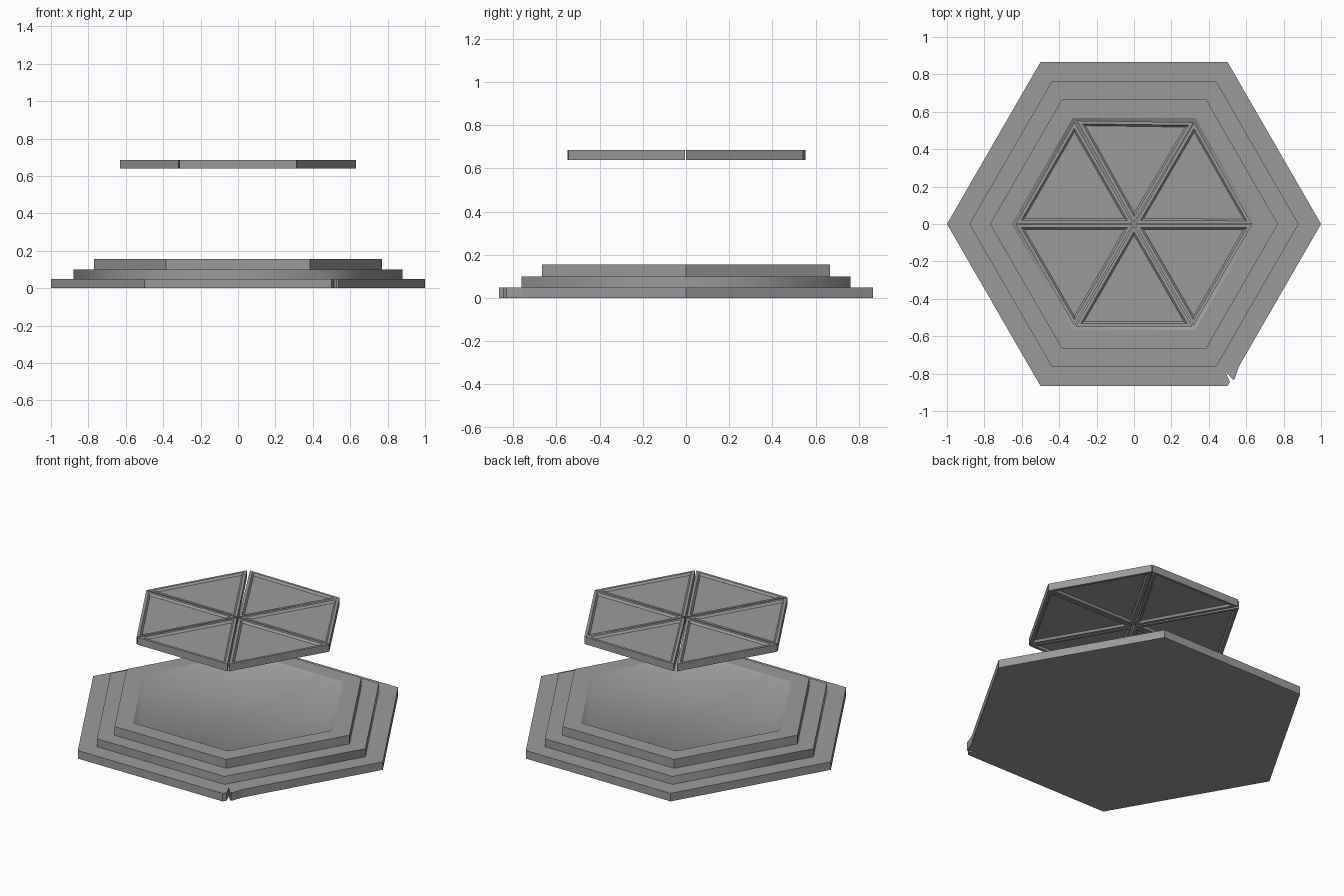
import bpy, bmesh
from math import cos, sin, pi, radians, sqrt
from mathutils import Matrix

if "Cube" in bpy.data.objects:
    bpy.data.objects.remove(bpy.data.objects["Cube"])

# Dark grey stone
stone = bpy.data.materials.new("dark_stone")
stone.diffuse_color = (0.33, 0.33, 0.33, 1)
stone.use_nodes = True
stone.node_tree.nodes["Principled BSDF"].inputs["Base Color"].default_value = stone.diffuse_color


def loft(name, sections, top_tip=None, soft_from=None):
    """Join (outline, z) sections; cap the ends flat, or fan the top to a centre point.
    Bands from index soft_from on are shaded smooth."""
    bm = bmesh.new()
    rings = [[bm.verts.new((x, y, z)) for x, y in pts] for pts, z in sections]
    n = len(rings[0])
    for k, (a, b) in enumerate(zip(rings, rings[1:])):
        for i in range(n):
            j = (i + 1) % n
            f = bm.faces.new((a[i], a[j], b[j], b[i]))
            f.smooth = soft_from is not None and k >= soft_from
    bm.faces.new(rings[0])
    if top_tip is None:
        bm.faces.new(rings[-1])
    else:
        # Creased fan
        c = bm.verts.new((0, 0, top_tip))
        for i in range(n):
            f = bm.faces.new((rings[-1][i], rings[-1][(i + 1) % n], c))
            f.smooth = True
        for e in c.link_edges:
            e.smooth = False
    bmesh.ops.recalc_face_normals(bm, faces=bm.faces[:])
    mesh = bpy.data.meshes.new(name)
    bm.to_mesh(mesh)
    bm.free()
    mesh.materials.append(stone)
    obj = bpy.data.objects.new(name, mesh)
    bpy.context.collection.objects.link(obj)
    return obj


def hexagon(r):
    return [(r * cos(i * pi / 3), r * sin(i * pi / 3)) for i in range(6)]


# Bottom step, with a cracked front right corner
outline = hexagon(1.0)[:5] + [(0.5, -0.866), (0.513, -0.845), (0.487, -0.785),
                              (0.527, -0.832), (0.537, -0.83), (0.562, -0.76)]
loft("bottom_step", [(outline, 0), (outline, 0.05)])

# Middle step
loft("middle_step", [(hexagon(0.88), 0.05), (hexagon(0.88), 0.10)], soft_from=0)

# Top step with a shallow faceted basin
loft("top_step", [(hexagon(0.77), 0.10), (hexagon(0.77), 0.155),
                  (hexagon(0.655), 0.155), (hexagon(0.62), 0.133)],
     top_tip=0.122, soft_from=2)


def wedge(inset):
    """Triangle pointing at the centre, inset evenly from one sixth of a hexagon."""
    r0, r1 = 2 * inset, 0.552 - inset
    h = (r1 - r0) / sqrt(3)
    return [(r0, 0), (r1, -h), (r1, h)]


# Six floating framed panels, each recessed above and below
low, high, depth = 0.64, 0.685, 0.012
tilts = [-0.3, -0.8, 0, 0, 0, 0]
for k, tilt in enumerate(tilts):
    panel = loft(f"floating_panel_{k + 1}", [
        (wedge(0.03), low + depth), (wedge(0.02), low), (wedge(0.004), low),
        (wedge(0.004), high), (wedge(0.02), high), (wedge(0.03), high - depth)])
    panel.data.transform(Matrix.Rotation(pi / 6 + k * pi / 3 + radians(tilt), 4, 'Z'))
